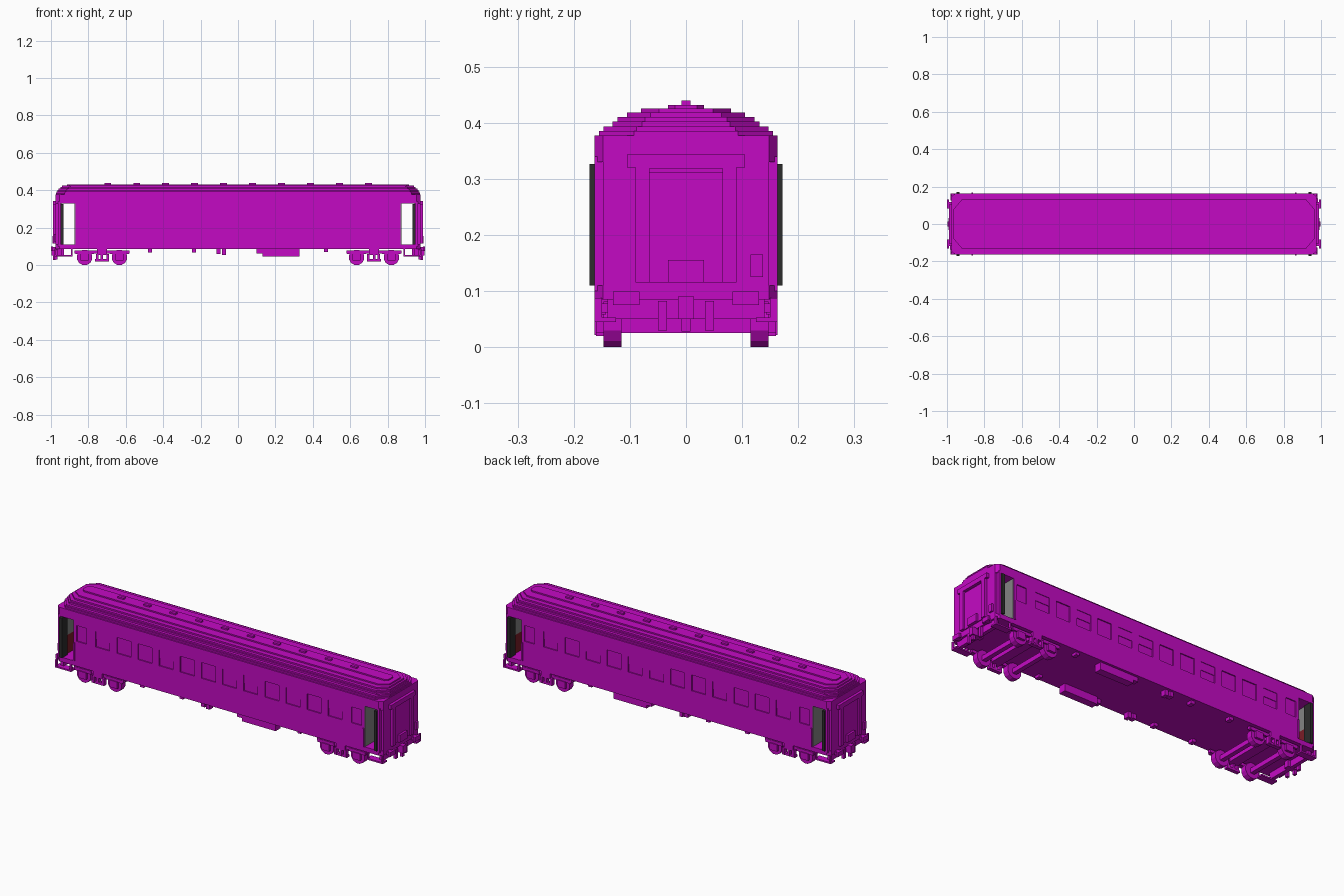
import bpy
import bmesh
from math import pi
from mathutils import Matrix, Vector

if "Cube" in bpy.data.objects:
    bpy.data.objects.remove(bpy.data.objects["Cube"], do_unlink=True)


def material(name, rgb):
    m = bpy.data.materials.new(name)
    m.use_nodes = True
    m.diffuse_color = (*rgb, 1)
    m.node_tree.nodes["Principled BSDF"].inputs["Base Color"].default_value = (*rgb, 1)
    return m


MAGENTA = material("magenta paint", (0.55, 0.003, 0.55))
GREY = material("interior grey", (0.23, 0.23, 0.23))
DARK = material("door charcoal", (0.025, 0.025, 0.025))
RED = material("dark red lining", (0.2, 0.012, 0.02))


class Part:
    """Collects boxes, slabs and wheels into one object."""

    def __init__(self, name, mat=MAGENTA):
        self.name, self.mat, self.bm = name, mat, bmesh.new()

    def box(self, x, y, z):
        size = [b - a for a, b in (x, y, z)]
        mid = [(a + b) / 2 for a, b in (x, y, z)]
        mat = Matrix.Translation(mid) @ Matrix.Diagonal((*size, 1))
        bmesh.ops.create_cube(self.bm, size=1, matrix=mat)

    def mirrored(self, x, y, z, ends=(1, -1), sides=(1, -1)):
        for e in ends:
            for s in sides:
                self.box(sorted((e * x[0], e * x[1])), sorted((s * y[0], s * y[1])), z)

    def slab(self, hx, hy, z, cx, cy):
        """Flat slab with cut corners."""
        quarter = [(hx, hy - cy), (hx - cx, hy)]
        loop = quarter + [(-x, y) for x, y in reversed(quarter)]
        loop += [(-x, -y) for x, y in loop]
        face = self.bm.faces.new([self.bm.verts.new((x, y, z[0])) for x, y in loop])
        out = bmesh.ops.extrude_face_region(self.bm, geom=[face])
        top = [v for v in out["geom"] if isinstance(v, bmesh.types.BMVert)]
        bmesh.ops.translate(self.bm, verts=top, vec=Vector((0, 0, z[1] - z[0])))

    def disc(self, x, y, z, radius, width):
        mat = Matrix.Translation((x, y, z)) @ Matrix.Rotation(pi / 2, 4, "X") @ Matrix.Rotation(pi / 12, 4, "Z")
        bmesh.ops.create_cone(self.bm, cap_ends=True, segments=12, radius1=radius,
                              radius2=radius, depth=width, matrix=mat)

    def done(self):
        bmesh.ops.recalc_face_normals(self.bm, faces=self.bm.faces)
        me = bpy.data.meshes.new(self.name)
        self.bm.to_mesh(me)
        self.bm.free()
        me.materials.append(self.mat)
        bpy.context.collection.objects.link(bpy.data.objects.new(self.name, me))


HW = 0.163            # body half width
SKIN = HW - 0.006     # window pane plane
SILL, HEAD = 0.22, 0.305

# Body core, floor and header running the full length
body = Part("body_core")
body.box((-0.868, 0.868), (-SKIN, SKIN), (0.087, 0.376))
body.slab(0.975, HW, (0.085, 0.11), 0.02, 0.015)
body.slab(0.975, HW, (0.33, 0.377), 0.02, 0.015)
body.done()

# Outer side skin: bands above and below the windows, piers between them
skin = Part("side_panels")
skin.mirrored((-0.87, 0.87), (SKIN, HW), (0.085, SILL), ends=(1,))
skin.mirrored((-0.87, 0.87), (SKIN, HW), (HEAD, 0.377), ends=(1,))
sashes = Part("window_sashes")
edge = -0.87
for i in range(14):
    cx = -0.822 + i * 0.1265
    half = 0.03 if i in (0, 13) else 0.042
    skin.mirrored((edge, cx - half), (SKIN, HW), (SILL, HEAD), ends=(1,))
    edge = cx + half
    if i in (1, 4, 7, 8, 10, 12):
        sashes.mirrored((cx - half, cx + half), (SKIN, SKIN + 0.003), (0.262, HEAD), ends=(1,))
skin.mirrored((edge, 0.87), (SKIN, HW), (SILL, HEAD), ends=(1,))
skin.done()
sashes.done()

# Stepped roof: half width, half length, top height
roof = Part("stepped_roof")
base = 0.377
for hy, hx, top in ((0.155, 0.973, 0.385), (0.147, 0.97, 0.393), (0.131, 0.965, 0.402),
                    (0.122, 0.96, 0.41), (0.105, 0.95, 0.418), (0.08, 0.94, 0.425),
                    (0.032, 0.915, 0.432)):
    roof.slab(hx, hy, (base, top), 0.045 if hy > 0.05 else 0.015, hy * 0.4)
    base = top
roof.done()

# Ridge ventilators
vents = Part("roof_vents")
for i in range(10):
    cx = -0.697 + i * 0.155
    vents.box((cx - 0.018, cx + 0.018), (-0.008, 0.008), (0.43, 0.44))
vents.done()

# End walls with corner posts
ends = Part("end_walls")
ends.mirrored((0.95, 0.975), (0, 0.148), (0.1, 0.34))
ends.mirrored((0.95, 0.962), (0.14, HW), (0.1, 0.34))
ends.done()

# Gangway frame, its hood, recessed door and footplate
gangway = Part("gangway_frames")
gangway.mirrored((0.975, 0.99), (0.065, 0.09), (0.115, 0.343))
gangway.mirrored((0.975, 0.99), (0, 0.065), (0.318, 0.343))
gangway.mirrored((0.975, 0.99), (0.09, 0.105), (0.32, 0.343))
gangway.mirrored((0.974, 0.98), (0, 0.065), (0.115, 0.312))
gangway.mirrored((0.975, 0.992), (0, 0.032), (0.115, 0.155))
gangway.done()

# Entrance vestibule: partition, end lining and open doors
partition = Part("vestibule_partitions", GREY)
partition.mirrored((0.868, 0.873), (0, 0.16), (0.11, 0.33))
partition.done()
lining = Part("upper_end_lining", GREY)
lining.mirrored((0.943, 0.95), (0, 0.13), (0.21, 0.33))
lining.done()
lower = Part("lower_end_lining", RED)
lower.mirrored((0.943, 0.95), (0, 0.13), (0.11, 0.21))
lower.done()
doors = Part("open_doors", DARK)
doors.mirrored((0.934, 0.95), (0.125, 0.172), (0.11, 0.326))
doors.done()

# Handrails beside the doors and a lamp bracket on each end
rails = Part("handrails")
rails.mirrored((0.862, 0.87), (HW, HW + 0.005), (0.11, 0.21))
for e in (1, -1):
    rails.mirrored((0.975, 0.985), (0.115, 0.137), (0.125, 0.165), ends=(e,), sides=(e,))
rails.done()

# Buffers, couplers and hoses
gear = Part("buffers_and_couplers")
gear.mirrored((0.97, 0.99), (0.095, 0.118), (0.077, 0.097))
gear.mirrored((0.988, 1.0), (0.083, 0.13), (0.075, 0.099))
gear.mirrored((0.93, 0.998), (0, 0.014), (0.05, 0.09))
gear.mirrored((0.975, 0.99), (0, 0.008), (0.028, 0.05))
gear.mirrored((0.965, 0.98), (0.034, 0.05), (0.03, 0.082))
gear.done()

# Headstock and hanging footsteps below each door
steps = Part("headstocks_and_steps")
steps.mirrored((0.945, 0.965), (0, 0.14), (0.05, 0.09))
steps.mirrored((0.885, 0.98), (0.125, HW), (0.045, 0.053))
for x in (0.885, 0.972):
    steps.mirrored((x, x + 0.008), (0.15, HW), (0.045, 0.088))
steps.done()

# Bogies: wheels, axles, side frames and axle boxes
wheels = Part("wheels")
frames = Part("bogie_frames")
for x in (0.634, 0.82):
    frames.mirrored((x - 0.012, x + 0.012), (0, 0.12), (0.025, 0.05))
    frames.mirrored((x - 0.022, x + 0.022), (0.143, 0.16), (0.025, 0.062))
    frames.mirrored((x - 0.05, x + 0.05), (0.143, 0.155), (0.058, 0.076))
    for e in (1, -1):
        for s in (1, -1):
            wheels.disc(e * x, s * 0.131, 0.041, 0.042, 0.032)
frames.mirrored((0.58, 0.875), (0.135, 0.152), (0.062, 0.078))
frames.mirrored((0.7, 0.754), (0, HW), (0.055, 0.087))
for x in (0.694, 0.727, 0.752):
    frames.mirrored((x - 0.005, x + 0.008), (0.14, HW), (0.022, 0.06))
frames.mirrored((0.69, 0.764), (0.14, 0.16), (0.02, 0.032))
wheels.done()
frames.done()

# Equipment hung under the floor
under = Part("underfloor_equipment")
under.mirrored((0.13, 0.33), (0.11, 0.15), (0.045, 0.087), ends=(1,))
under.mirrored((0.1, 0.13), (0.12, 0.15), (0.062, 0.087), ends=(1,))
for x, half, z in ((-0.47, 0.011, 0.068), (-0.235, 0.011, 0.068), (-0.105, 0.011, 0.06),
                   (-0.075, 0.01, 0.055), (0.47, 0.01, 0.07)):
    under.mirrored((x - half, x + half), (0.12, 0.15), (z, 0.087), ends=(1,))
under.done()
